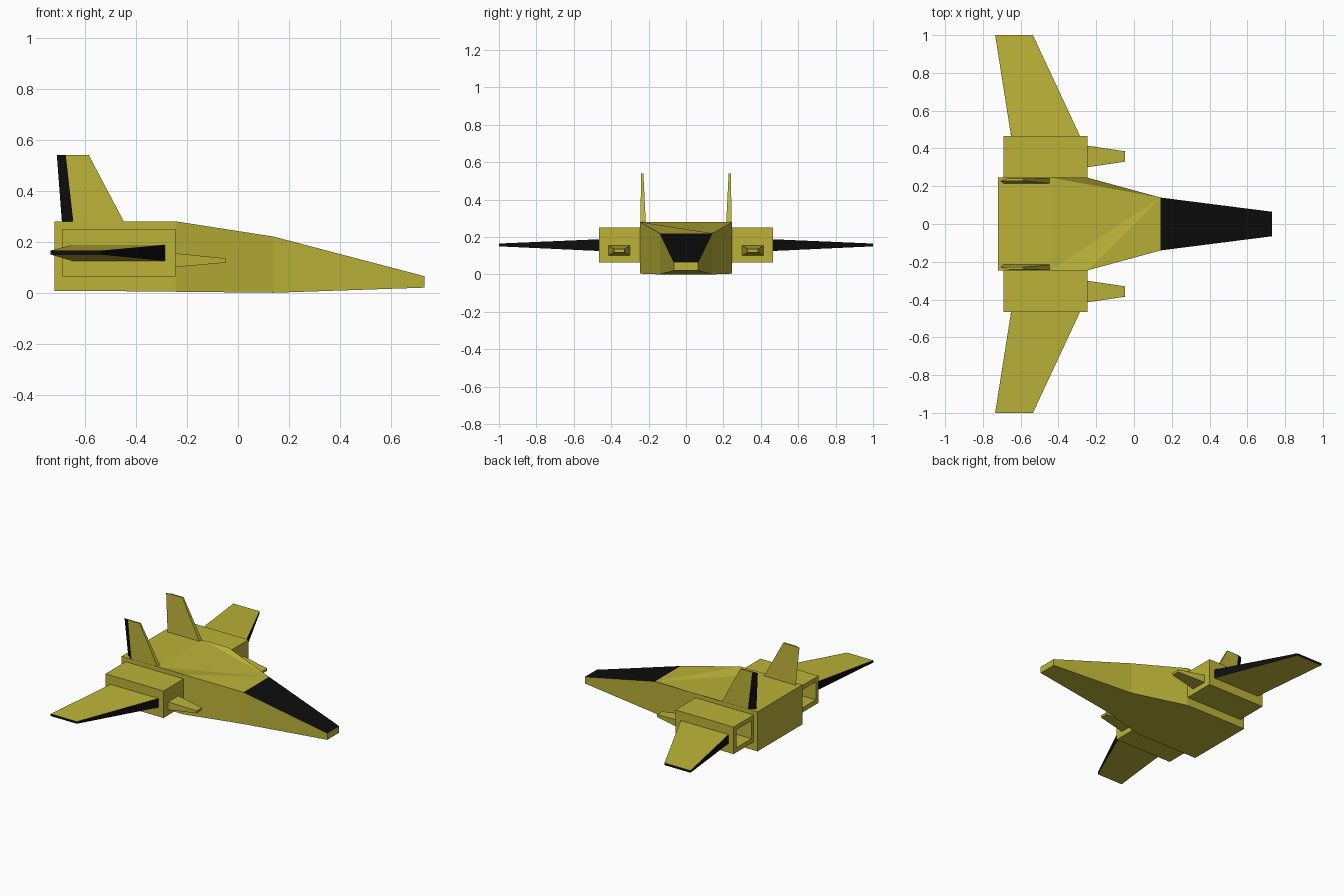
import bpy

if "Cube" in bpy.data.objects:
    bpy.data.objects.remove(bpy.data.objects["Cube"])


def material(name, rgb):
    m = bpy.data.materials.new(name)
    m.diffuse_color = (*rgb, 1)
    m.use_nodes = True
    m.node_tree.nodes["Principled BSDF"].inputs["Base Color"].default_value = m.diffuse_color
    return m


OLIVE = material("olive", (0.50, 0.45, 0.04))
BLACK = material("black", (0.004, 0.004, 0.004))


def add_mesh(name, verts, faces, black=(), mirror=False):
    """Flat-shaded mesh; faces listed in black get the dark material."""
    me = bpy.data.meshes.new(name)
    me.from_pydata(verts, [], faces)
    me.materials.append(OLIVE)
    me.materials.append(BLACK)
    for i in black:
        me.polygons[i].material_index = 1
    ob = bpy.data.objects.new(name, me)
    bpy.context.collection.objects.link(ob)
    if mirror:
        ob.modifiers.new("mirror", 'MIRROR').use_axis = (False, True, False)
    return ob


def loft(name, rings, black=(), mirror=False):
    """Join equal-length rings with side quads, then cap both ends."""
    n, verts = len(rings[0]), [v for r in rings for v in r]
    faces = []
    for k in range(len(rings) - 1):
        for i in range(n):
            j = (i + 1) % n
            faces.append((k * n + i, k * n + j, (k + 1) * n + j, (k + 1) * n + i))
    faces.append(tuple(reversed(range(n))))
    faces.append(tuple(range(len(verts) - n, len(verts))))
    return add_mesh(name, verts, faces, black, mirror)


def rect(x, y0, y1, z0, z1):
    return [(x, y0, z0), (x, y1, z0), (x, y1, z1), (x, y0, z1)]


# Fuselage: five box sections from tail to nose, with a fan-faceted deck
sections = [(-0.72, 0.245, 0.006, 0.28), (-0.44, 0.245, 0.006, 0.28),
            (-0.245, 0.245, 0.004, 0.28), (0.14, 0.14, 0.0, 0.22),
            (0.73, 0.065, 0.02, 0.065)]
verts = [v for x, w, z0, z1 in sections for v in rect(x, -w, w, z0, z1)]
faces = [(3, 2, 1, 0), (16, 17, 18, 19)]
for a in range(0, 16, 4):
    for i in (0, 1, 3):
        j = (i + 1) % 4
        faces.append((a + i, a + j, a + 4 + j, a + 4 + i))
faces += [(3, 7, 6, 2), (14, 10, 6), (14, 6, 7), (14, 7, 11), (14, 11, 15),
          (14, 15, 19, 18)]
body = add_mesh("fuselage", verts, faces, black=[len(faces) - 1])

# Engine boxes with a recessed exhaust at the rear
loft("engine_box", [rect(-0.55, 0.27, 0.435, 0.095, 0.22),
                    rect(-0.69, 0.27, 0.435, 0.095, 0.22),
                    rect(-0.69, 0.24, 0.465, 0.063, 0.25),
                    rect(-0.245, 0.24, 0.465, 0.063, 0.25)], mirror=True)

# Tapered probes on the engine fronts
loft("engine_probe", [rect(-0.25, 0.30, 0.415, 0.10, 0.155),
                      rect(-0.047, 0.33, 0.385, 0.118, 0.135)], mirror=True)


# Swept wings with black edges
def wing_ring(y, back, front, z0, z1):
    return [(back, y, z0), (front, y, z0), (front, y, z1), (back, y, z1)]


loft("wing", [wing_ring(0.46, -0.65, -0.283, 0.125, 0.188),
              wing_ring(1.0, -0.735, -0.535, 0.15, 0.165)],
     black=[1, 3, 5], mirror=True)


# Tail fins, rear edge bevelled towards the outside
def fin_ring(z, front, back_out, back_in, y_in, y_out):
    return [(front, y_in, z), (front, y_out, z), (back_out, y_out, z), (back_in, y_in, z)]


loft("tail_fin", [fin_ring(0.275, -0.445, -0.645, -0.69, 0.215, 0.244),
                  fin_ring(0.54, -0.585, -0.675, -0.71, 0.228, 0.24)],
     black=[2], mirror=True)

# Consistent outward normals
import bmesh
for ob in bpy.context.collection.objects:
    bm = bmesh.new()
    bm.from_mesh(ob.data)
    bmesh.ops.recalc_face_normals(bm, faces=bm.faces)
    bm.to_mesh(ob.data)
    bm.free()
